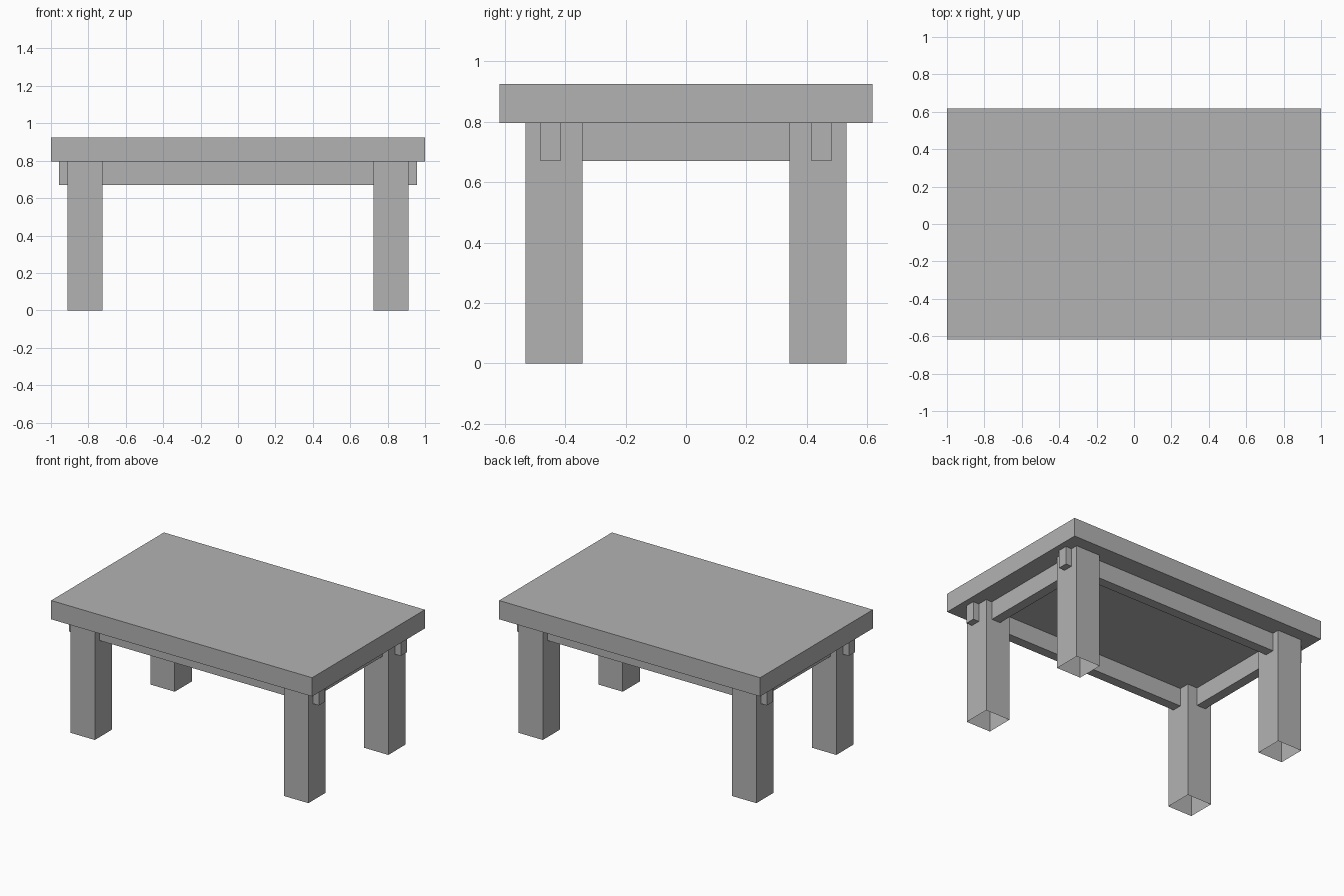
import bpy
import bmesh
from mathutils import Vector

default_cube = bpy.data.objects.get("Cube")
if default_cube:
    bpy.data.objects.remove(default_cube, do_unlink=True)

grey = bpy.data.materials.new("plain_grey")
grey.use_nodes = True
colour = (0.45, 0.45, 0.45, 1)
grey.diffuse_color = colour
grey.node_tree.nodes["Principled BSDF"].inputs["Base Color"].default_value = colour


def box(name, low, high, open_bottom=False):
    """Flat-sided box between two opposite corners."""
    low, high = Vector(low), Vector(high)
    bm = bmesh.new()
    bmesh.ops.create_cube(bm, size=1)
    bmesh.ops.scale(bm, vec=high - low, verts=bm.verts)
    if open_bottom:
        bm.normal_update()
        floor = [f for f in bm.faces if f.normal.z < -0.5]
        bmesh.ops.delete(bm, geom=floor, context="FACES_ONLY")
    mesh = bpy.data.meshes.new(name)
    bm.to_mesh(mesh)
    bm.free()
    mesh.materials.append(grey)
    obj = bpy.data.objects.new(name, mesh)
    obj.location = (low + high) / 2
    bpy.context.collection.objects.link(obj)


def span(side, inner, outer):
    """Ordered range on one side of the centre line."""
    return sorted((side * inner, side * outer))


UNDERSIDE = 0.795
RAIL_BOTTOM = 0.67
SIDES = {"right": -1, "left": 1}
ENDS = {"front": -1, "back": 1}

# Table top
box("table_top", (-1, -0.617, UNDERSIDE), (1, 0.617, 0.925))

# Legs, open underneath
for end, sy in ENDS.items():
    for side, sx in SIDES.items():
        x0, x1 = span(sx, 0.725, 0.912)
        y0, y1 = span(sy, 0.343, 0.532)
        box(f"{end}_{side}_leg", (x0, y0, 0), (x1, y1, UNDERSIDE), True)

# Long rails, passing through the legs
for end, sy in ENDS.items():
    y0, y1 = span(sy, 0.415, 0.482)
    box(f"{end}_rail", (-0.957, y0, RAIL_BOTTOM), (0.957, y1, UNDERSIDE))

# Short rails between the legs
for side, sx in SIDES.items():
    x0, x1 = span(sx, 0.8, 0.867)
    box(f"{side}_rail", (x0, -0.415, RAIL_BOTTOM), (x1, 0.415, UNDERSIDE))
